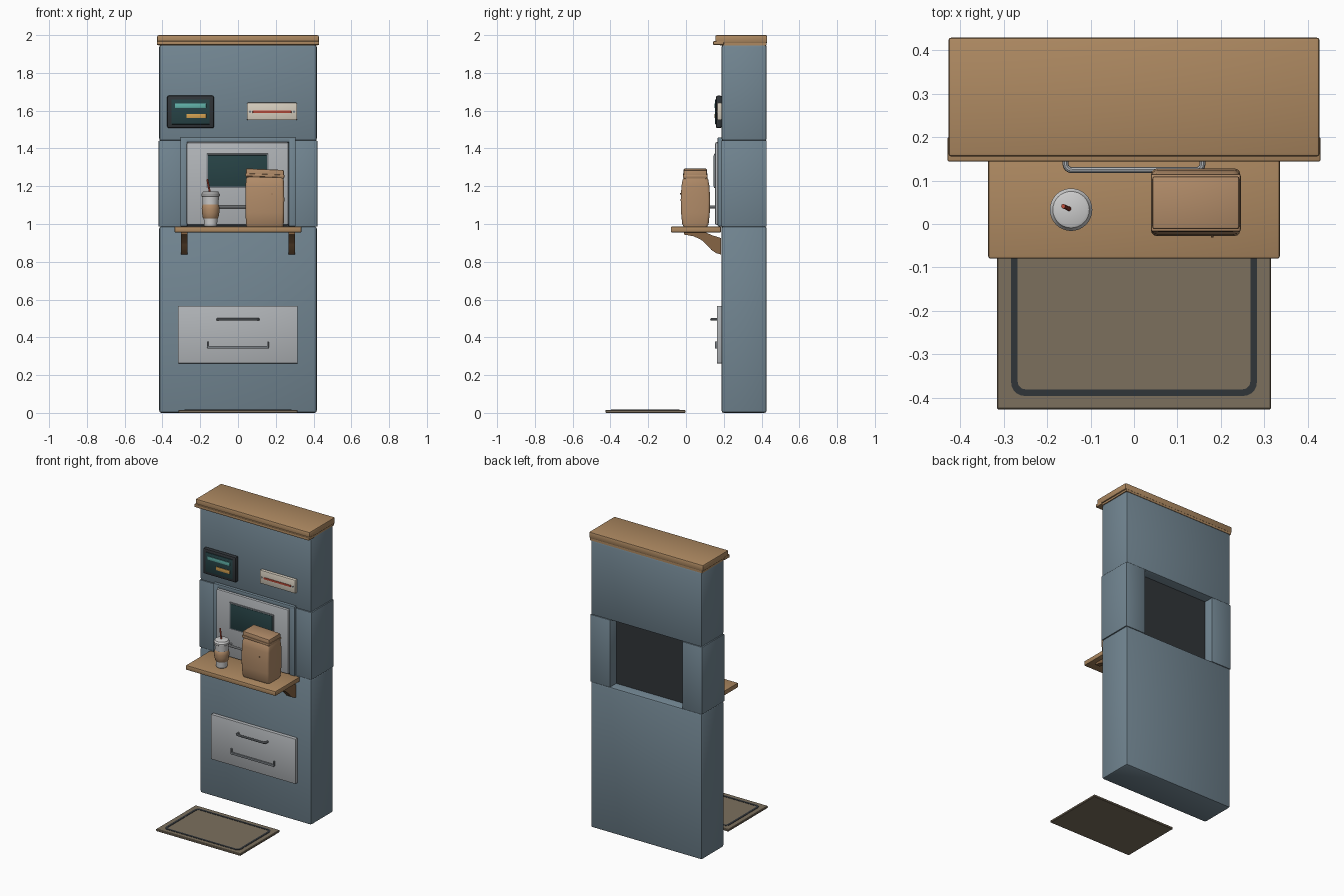
import bpy, bmesh, math
from mathutils import Vector

if "Cube" in bpy.data.objects:
    bpy.data.objects.remove(bpy.data.objects["Cube"])

def mat(name, r, g, b):
    m = bpy.data.materials.new(name)
    m.diffuse_color = (r, g, b, 1)
    m.use_nodes = True
    m.node_tree.nodes["Principled BSDF"].inputs["Base Color"].default_value = m.diffuse_color
    return m

BLUE = mat("blue_paint", .17, .24, .29)
WOOD = mat("wood", .42, .25, .12)
BROWN = mat("dark_wood", .24, .13, .06)
PAPER = mat("kraft_paper", .44, .26, .14)
STEEL = mat("steel", .44, .46, .48)
GREY = mat("handle_grey", .2, .22, .24)
GLASS = mat("dark_glass", .02, .055, .06)
DARK = mat("charcoal", .03, .035, .04)
TEAL = mat("teal", .12, .45, .4)
ORANGE = mat("orange", .65, .35, .08)
CREAM = mat("cream", .68, .62, .52)
RED = mat("red", .5, .07, .04)
MAT = mat("mat_fibre", .2, .16, .11)
WHITE = mat("cup_white", .6, .6, .6)

def finish(name, bm, material):
    bmesh.ops.recalc_face_normals(bm, faces=bm.faces)
    me = bpy.data.meshes.new(name)
    bm.to_mesh(me)
    bm.free()
    ob = bpy.data.objects.new(name, me)
    bpy.context.collection.objects.link(ob)
    me.materials.append(material)
    bpy.ops.object.select_all(action='DESELECT')
    ob.select_set(True)
    bpy.context.view_layer.objects.active = ob
    bpy.ops.object.shade_smooth_by_angle(angle=math.radians(35))
    return ob

def box(name, x, y, z, material, bevel=0.0, seg=2):
    """Box from (min, max) ranges with rounded edges."""
    bm = bmesh.new()
    bmesh.ops.create_cube(bm, size=1)
    for v in bm.verts:
        v.co = [(r[0] + r[1]) / 2 + c * (r[1] - r[0]) for c, r in zip(v.co, (x, y, z))]
    if bevel:
        bmesh.ops.bevel(bm, geom=bm.edges[:], offset=bevel, segments=seg, profile=.5, affect='EDGES')
    return finish(name, bm, material)

def loft(name, rings, material, closed=False):
    """Skin a list of equal-length rings; cap the ends unless closed."""
    bm = bmesh.new()
    vs = [[bm.verts.new(p) for p in r] for r in rings]
    n = len(rings[0])
    for a, b in zip(vs, vs[1:] + vs[:1] if closed else vs[1:]):
        for i in range(n):
            bm.faces.new((a[i], a[(i + 1) % n], b[(i + 1) % n], b[i]))
    if not closed:
        bm.faces.new(vs[0])
        bm.faces.new(vs[-1])
    return finish(name, bm, material)

def lathe(name, profile, cx, cy, material, n=32):
    turn = [2 * math.pi * i / n for i in range(n)]
    return loft(name, [[(cx + r * math.cos(a), cy + r * math.sin(a), z) for a in turn]
                       for r, z in profile], material)

def tube(name, pts, r, material, n=10):
    """Round tube along a path."""
    pts = [Vector(p) for p in pts]
    rings = []
    for i, p in enumerate(pts):
        d = (pts[min(i + 1, len(pts) - 1)] - pts[max(i - 1, 0)]).normalized()
        q = d.to_track_quat('Z', 'Y')
        rings.append([p + q @ Vector((r * math.cos(2 * math.pi * k / n), r * math.sin(2 * math.pi * k / n), 0))
                      for k in range(n)])
    return loft(name, rings, material)

def round_rect(cx, cy, hx, hy, r, n=5):
    out = []
    for k, (sx, sy) in enumerate(((1, 1), (-1, 1), (-1, -1), (1, -1))):
        for i in range(n + 1):
            a = math.pi / 2 * (k + i / n)
            out.append((cx + sx * (hx - r) + r * math.cos(a), cy + sy * (hy - r) + r * math.sin(a)))
    return out

def pull(name, hx, y0, y1, z, r, material):
    """Bar handle with rounded corners returning to the panel."""
    c = .015
    half = [(hx, y1, z), (hx, y0 + c, z)]
    half += [(hx - c + c * math.cos(a), y0 + c - c * math.sin(a), z)
             for a in (math.pi / 8, math.pi / 4, math.pi * 3 / 8, math.pi / 2)]
    tube(name, half + [(-x, y, zz) for x, y, zz in reversed(half)], r, material)

# wall around the service opening
box("lower_wall", (-.417, .417), (.188, .427), (0, .988), BLUE, .012)
box("upper_wall", (-.417, .417), (.188, .427), (1.44, 1.948), BLUE, .012)
for s, side in ((-1, "left"), (1, "right")):
    xs = lambda a, b: tuple(sorted((s * a, s * b)))
    box(side + "_pier", xs(.27, .42), (.188, .427), (.986, 1.442), BLUE, .003)
    box(side + "_jamb", xs(.268, .305), (.168, .192), (.988, 1.455), BLUE, .004)
box("opening_head", (-.305, .305), (.168, .192), (1.432, 1.458), BLUE, .004)
box("opening_back", (-.275, .275), (.188, .36), (.98, 1.445), DARK)

# wooden cap
box("cap", (-.428, .428), (.155, .43), (1.957, 2.0), WOOD, .008)
box("cap_trim", (-.43, .43), (.144, .2), (1.948, 1.968), WOOD, .004)
box("cap_underside", (-.42, .42), (.18, .427), (1.944, 1.96), WOOD)

# menu screen
box("menu_frame", (-.375, -.127), (.158, .19), (1.507, 1.68), DARK, .01)
box("menu_screen", (-.352, -.15), (.154, .165), (1.528, 1.66), GLASS, .002)
box("menu_bar_top", (-.333, -.168), (.15, .16), (1.615, 1.637), TEAL, .001)
box("menu_bar_low", (-.272, -.168), (.15, .16), (1.56, 1.583), ORANGE, .001)

# small sign
box("sign_board", (.047, .313), (.165, .19), (1.55, 1.642), CREAM, .006)
box("sign_stripe", (.078, .282), (.161, .168), (1.588, 1.6), RED, .001)
for x in (.064, .296):
    tube("sign_screw", [(x, .161, 1.594), (x, .17, 1.594)], .006, GREY)

# service hatch
box("hatch_panel", (-.272, .268), (.153, .19), (.995, 1.433), STEEL, .01)
box("hatch_window_frame", (-.168, .162), (.148, .158), (1.19, 1.372), GREY, .003)
box("hatch_window", (-.16, .154), (.146, .156), (1.198, 1.364), GLASS, .002)
pull("hatch_handle", .158, .124, .16, 1.09, .007, STEEL)

# shelf and curved brackets
box("shelf", (-.336, .336), (-.08, .185), (.955, .987), WOOD, .006)
prof = [(-.01, .957), (-.01, .944), (.04, .935), (.08, .917), (.11, .89), (.135, .862),
        (.16, .846), (.186, .838), (.186, .925), (.14, .94), (.1, .957)]
for s in (-1, 1):
    loft("shelf_bracket", [[(s * .285 + d, y, z) for y, z in prof] for d in (-.018, .018)], BROWN)

# drawer with handle and tray slot
box("drawer_front", (-.318, .316), (.163, .19), (.262, .567), STEEL, .004)
pull("drawer_handle", .108, .135, .17, .495, .007, GREY)
box("tray_lip", (-.163, .161), (.153, .166), (.34, .354), GREY, .003)
for x in (-.161, .159):
    box("tray_lip_end", (x - .004, x + .004), (.153, .166), (.345, .378), GREY, .002)

# floor mat with inlaid border
box("floor_mat", (-.316, .316), (-.427, -.003), (0, .015), MAT, .003, 1)
outer = round_rect(0, -.215, .283, .181, .03)
inner = round_rect(0, -.215, .268, .166, .018)
ring = [[(*o, .012), (*o, .017), (*i, .017), (*i, .012)] for o, i in zip(outer, inner)]
loft("mat_border", ring, DARK, closed=True)

# paper bag: bulging body and folded top
sections = [(.985, .097, .062), (1.0, .1, .07), (1.06, .102, .076), (1.13, .103, .078),
            (1.2, .102, .074), (1.235, .1, .068), (1.25, .096, .06)]
loft("paper_bag", [[(x, y, z) for x, y in round_rect(.142, .05, hx, hy, .014, 3)]
                   for z, hx, hy in sections], PAPER)
fold = box("paper_bag_fold", (.042, .243), (-.012, .11), (1.246, 1.294), PAPER, .006)
band = box("paper_bag_crease", (.039, .246), (-.017, .115), (1.253, 1.268), PAPER, .004)
for ob in (fold, band):
    for v in ob.data.vertices:
        v.co.z -= (v.co.x - .042) * .04
tube("paper_bag_staple", [(.18, -.031, 1.16), (.18, -.02, 1.16)], .003, BROWN)

# drink cup
cx, cy = -.145, .033
lathe("cup", [(.03, .986), (.034, .99), (.045, 1.155)], cx, cy, WHITE)
lathe("cup_sleeve", [(.038, 1.03), (.042, 1.036), (.046, 1.06), (.047, 1.08), (.045, 1.098), (.041, 1.104)],
      cx, cy, PAPER)
lathe("cup_lid", [(.046, 1.145), (.049, 1.148), (.049, 1.158), (.045, 1.163), (.042, 1.17), (.036, 1.173)],
      cx, cy, WHITE)
tube("straw", [(cx, cy, 1.15), (cx - .018, cy + .008, 1.237)], .005, RED)
